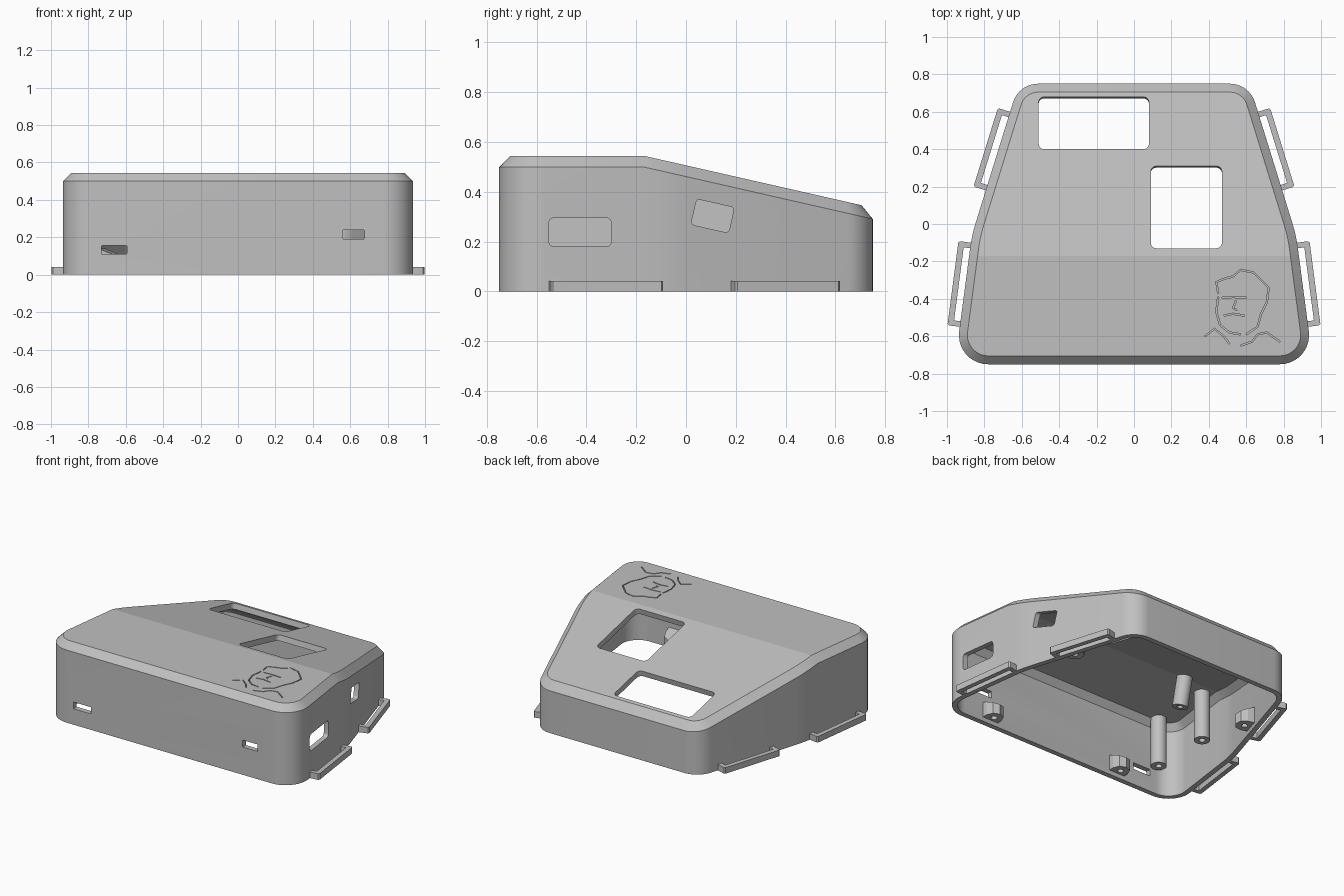
import bpy, bmesh, math
from mathutils import Matrix, Vector

if "Cube" in bpy.data.objects:
    bpy.data.objects.remove(bpy.data.objects["Cube"], do_unlink=True)

GREY = (0.53, 0.53, 0.53, 1)
plastic = bpy.data.materials.new("grey plastic")
plastic.use_nodes = True
plastic.diffuse_color = GREY
plastic.node_tree.nodes["Principled BSDF"].inputs["Base Color"].default_value = GREY

CREASE, SLOPE, TOP, WALL, BEVEL = -0.17, 0.227, 0.545, 0.035, 0.045
TILT = Matrix.Rotation(-math.atan(SLOPE), 4, "X")


def roof(y):
    return TOP - SLOPE * max(0, y - CREASE)


def make(name, bm, matrix=None):
    if matrix is not None:
        bm.transform(matrix)
    bmesh.ops.recalc_face_normals(bm, faces=bm.faces)
    mesh = bpy.data.meshes.new(name)
    bm.to_mesh(mesh)
    bm.free()
    mesh.materials.append(plastic)
    obj = bpy.data.objects.new(name, mesh)
    bpy.context.collection.objects.link(obj)
    return obj


def activate(obj):
    bpy.ops.object.select_all(action="DESELECT")
    obj.select_set(True)
    bpy.context.view_layer.objects.active = obj


def smooth(obj):
    activate(obj)
    bpy.ops.object.shade_smooth_by_angle(angle=math.radians(12))


def cut(obj, cutters):
    for cutter in cutters:
        activate(obj)
        mod = obj.modifiers.new("cut", "BOOLEAN")
        mod.operation, mod.solver, mod.object = "DIFFERENCE", "EXACT", cutter
        bpy.ops.object.modifier_apply(modifier=mod.name)
        bpy.data.objects.remove(cutter, do_unlink=True)


def prism(name, points, z0, z1, matrix=None):
    bm = bmesh.new()
    low = [bm.verts.new((x, y, z0)) for x, y in points]
    high = [bm.verts.new((x, y, z1)) for x, y in points]
    bm.faces.new(low)
    bm.faces.new(high)
    for i in range(len(low)):
        j = (i + 1) % len(low)
        bm.faces.new((low[i], low[j], high[j], high[i]))
    return make(name, bm, matrix)


def rounded_cutter(w, h, r, depth, matrix):
    pts = []
    for k, (sx, sy) in enumerate(((1, 1), (-1, 1), (-1, -1), (1, -1))):
        for s in range(6):
            a = math.pi / 2 * (k + s / 5)
            pts.append((sx * (w / 2 - r) + r * math.cos(a),
                        sy * (h / 2 - r) + r * math.sin(a)))
    return prism("cutter", pts, -depth, depth, matrix)


# Plan of the case: right half, front to back, as (corner, fillet radius)
CORNERS = [(Vector((0.958, -0.75)), 0.156), (Vector((0.867, -0.06)), 0.8),
           (Vector((0.616, 0.75)), 0.14)]


def normal(a, b):
    d = (b - a).normalized()
    return Vector((d.y, -d.x))


def half_outline(inset):
    flip = lambda p: Vector((-p.x, p.y))
    path = [flip(CORNERS[0][0])] + [c for c, r in CORNERS] + [flip(CORNERS[-1][0])]
    pts, crease_at = [], 0
    for i, (p, r) in enumerate(CORNERS):
        n1, n2 = normal(path[i], p), normal(p, path[i + 2])
        centre = p - r * (n1 + n2) / (1 + n1.dot(n2))
        a1 = math.atan2(n1.y, n1.x)
        turn = n1.angle(n2)
        steps = 4 if i == 1 else 10
        arc = [centre + (r - inset) * Vector((math.cos(a1 + turn * s / steps),
                                              math.sin(a1 + turn * s / steps)))
               for s in range(steps + 1)]
        if i == 1:
            crease_at = len(pts)
            pts.append(pts[-1].lerp(arc[0], (CREASE - pts[-1].y) / (arc[0].y - pts[-1].y)))
        pts += arc
    return pts, crease_at


# Hollow shell, open underneath
bm = bmesh.new()
rings = []
for inset, drop in ((BEVEL, 0), (0, BEVEL), (0, None), (WALL, None),
                    (WALL, BEVEL + 0.04), (WALL + 0.035, 0.04)):
    half, crease = half_outline(inset)
    plan = half + [Vector((-p.x, p.y)) for p in reversed(half)]
    rings.append([bm.verts.new((p.x, p.y, 0 if drop is None else roof(p.y) - drop))
                  for p in plan])
count = len(plan)
for a, b in zip(rings, rings[1:]):
    for i in range(count):
        j = (i + 1) % count
        bm.faces.new((a[i], a[j], b[j], b[i]))
for ring in (rings[0], rings[-1]):
    bm.faces.new(ring[count - 1 - crease:] + ring[:crease + 1])
    bm.faces.new(ring[crease:count - crease])
shell = make("case_shell", bm)

# Openings in the sloping roof, the left side and the front
holes = []
for x, y, w, h in ((-0.215, 0.54, 0.59, 0.287), (0.28, 0.09, 0.38, 0.451)):
    holes.append(rounded_cutter(w, h, 0.03, 0.09,
                                Matrix.Translation((x, y, roof(y))) @ TILT))
SIDE = Matrix(((0, 0, 1), (1, 0, 0), (0, 1, 0))).to_4x4()
holes.append(rounded_cutter(0.25, 0.115, 0.02, 0.1,
                            Matrix.Translation((0.87, -0.425, 0.238)) @ SIDE))
holes.append(rounded_cutter(0.155, 0.105, 0.015, 0.1,
                            Matrix.Translation((0.84, 0.107, 0.303)) @ TILT @ SIDE))
FRONT = Matrix.Rotation(math.pi / 2, 4, "X")
for x, z, w, h in ((-0.662, 0.133, 0.135, 0.046), (0.618, 0.215, 0.115, 0.048)):
    holes.append(rounded_cutter(w, h, 0.004, 0.06,
                                Matrix.Translation((x, -0.735, z)) @ FRONT))


# Fine engraved line drawing on the flat part of the roof
def groove(points, width=0.007):
    pts = [Vector(p) for p in points]
    left, right = [], []
    for i, p in enumerate(pts):
        n = normal(pts[max(i - 1, 0)], pts[min(i + 1, len(pts) - 1)]) * width / 2
        left.append(p + n)
        right.append(p - n)
    return prism("cutter", left + right[::-1], TOP - 0.02, TOP + 0.02)


STROKES = [
    [(0.45, -0.37), (0.44, -0.31), (0.49, -0.29), (0.53, -0.28), (0.57, -0.245),
     (0.64, -0.26), (0.68, -0.3), (0.72, -0.34), (0.71, -0.42), (0.68, -0.48),
     (0.66, -0.55), (0.6, -0.59)],
    [(0.45, -0.39), (0.44, -0.47), (0.46, -0.54), (0.51, -0.58), (0.57, -0.59)],
    [(0.47, -0.395), (0.53, -0.39), (0.6, -0.395)],
    [(0.48, -0.49), (0.53, -0.48), (0.59, -0.49)],
    [(0.545, -0.41), (0.53, -0.45), (0.55, -0.46)],
    [(0.38, -0.6), (0.43, -0.56), (0.48, -0.6), (0.51, -0.64)],
    [(0.57, -0.65), (0.63, -0.63), (0.66, -0.59), (0.71, -0.58), (0.78, -0.63)],
]
cut(shell, holes + [groove(s) for s in STROKES])
smooth(shell)

# Strap loops along the foot of both sides
LOOPS = {"front": ((0.93, -0.55), (0.871, -0.1)), "rear": ((0.793, 0.18), (0.663, 0.6))}
for place, (a, b) in LOOPS.items():
    a, b = Vector(a), Vector(b)
    along, out, size = (b - a).normalized(), normal(a, b), (b - a).length
    frame = [(0, -0.012), (0, 0.06), (0.008, 0.068), (size - 0.008, 0.068), (size, 0.06),
             (size, -0.012), (size - 0.03, -0.012), (size - 0.03, 0.036),
             (0.03, 0.036), (0.03, -0.012)]
    for side, sign in (("left", 1), ("right", -1)):
        pts = [a + along * s + out * n for s, n in frame]
        prism(f"{place}_{side}_strap_loop", [(sign * p.x, p.y) for p in pts], 0, 0.042)


# Hollow-ended posts hanging from the ceiling
def post(name, x, y, length, turn):
    bm = bmesh.new()
    bmesh.ops.create_cone(bm, cap_ends=True, segments=32, radius1=0.05, radius2=0.05,
                          depth=length, matrix=Matrix.Translation((0, 0, -length / 2)))
    bm.normal_update()
    tip = min(bm.faces, key=lambda f: f.calc_center_median().z)
    bmesh.ops.inset_region(bm, faces=[tip], thickness=0.03)
    bmesh.ops.inset_region(bm, faces=[tip], thickness=0.001, depth=-0.06)
    smooth(make(name, bm, Matrix.Translation((x, y, roof(y) - 0.03)) @ turn))


post("corner_board_post", -0.755, -0.66, 0.35, Matrix())
post("middle_board_post", -0.755, -0.24, 0.35, Matrix())
post("short_panel_post", -0.54, -0.15, 0.21, TILT)


# Screw bosses on the inside of the walls, tapering up into the wall
def boss(name, x, y, angle):
    pts = [(0.052, -0.06)] + [(-0.06 * math.cos(a), 0.06 * math.sin(a)) for a in
           (math.radians(d) for d in range(-90, 91, 45))] + [(0.052, 0.06)]
    place = Matrix.Translation((x, y, 0.03)) @ Matrix.Rotation(angle, 4, "Z")
    obj = prism(name, pts, 0, 0.07, place)
    toward = Vector((math.cos(angle), math.sin(angle), 0))
    for v in obj.data.vertices:
        if v.co.z > 0.09:
            reach = (v.co - Vector((x, y, 0))).dot(toward)
            v.co.z += 0.4 * (reach + 0.06)
    hole = [(0.02 * math.cos(k * math.tau / 16), 0.02 * math.sin(k * math.tau / 16))
            for k in range(16)]
    cut(obj, [prism("cutter", hole, -0.02, 0.05, place)])


boss("front_left_screw_boss", 0.57, -0.68, -math.pi / 2)
boss("front_right_screw_boss", -0.46, -0.68, -math.pi / 2)
boss("rear_left_screw_boss", 0.69, 0.25, math.radians(17))
boss("rear_right_screw_boss", -0.69, 0.25, math.radians(163))
